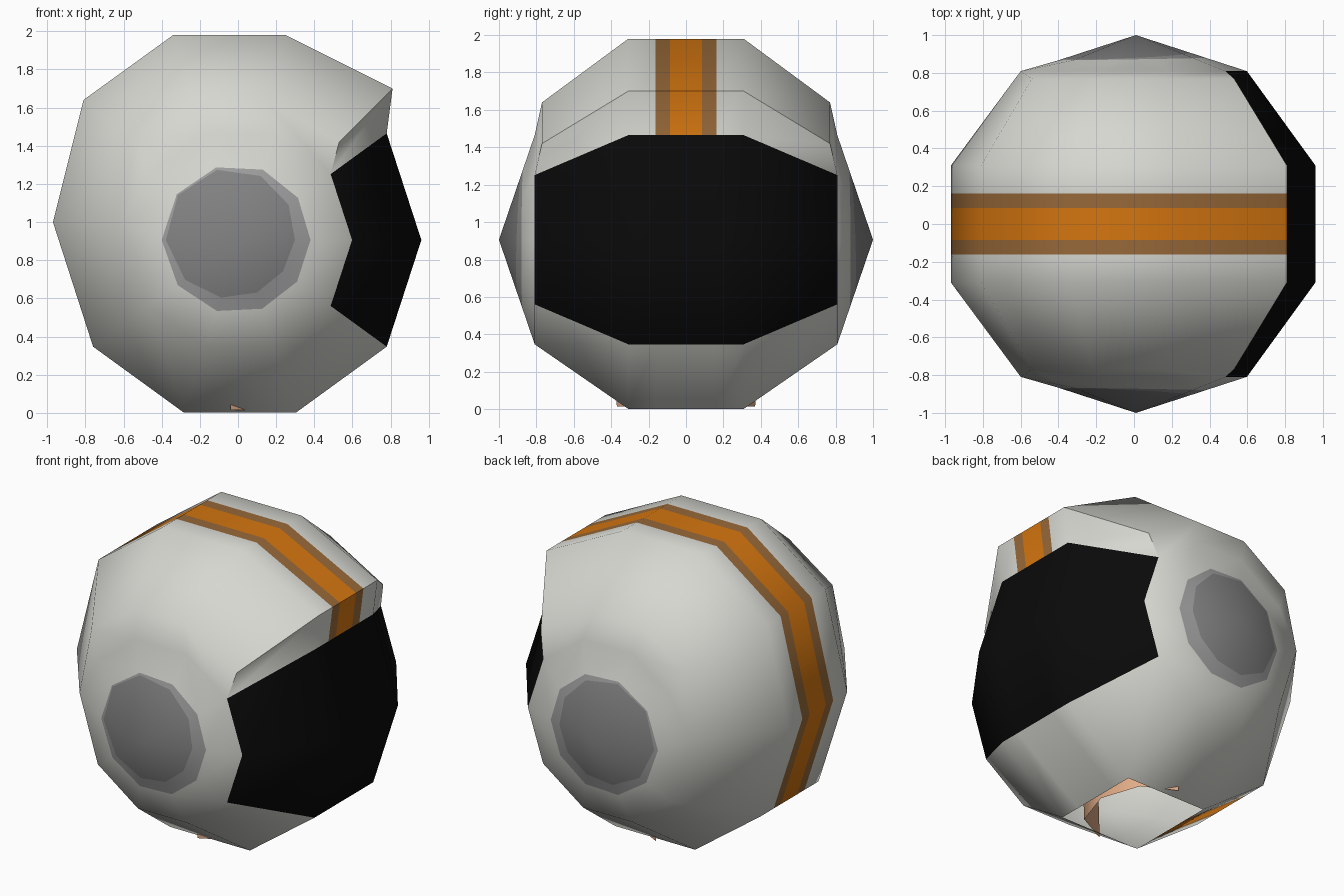
import bpy, bmesh, math

if "Cube" in bpy.data.objects:
    bpy.data.objects.remove(bpy.data.objects["Cube"])

def material(name, rgb):
    m = bpy.data.materials.new(name)
    m.diffuse_color = (*rgb, 1)
    m.use_nodes = True
    m.node_tree.nodes["Principled BSDF"].inputs["Base Color"].default_value = m.diffuse_color
    return m

SHELL, VISOR, ORANGE, BROWN, PAD, PAD_EDGE = range(6)
mats = [material("shell white", (0.68, 0.68, 0.64)),
        material("visor black", (0.003, 0.003, 0.003)),
        material("stripe orange", (0.66, 0.18, 0.005)),
        material("stripe brown", (0.31, 0.14, 0.04)),
        material("pad grey", (0.23, 0.23, 0.23)),
        material("pad edge grey", (0.34, 0.34, 0.34))]
skin = material("skin", (0.75, 0.41, 0.24))

def finish(name, bm, materials):
    bmesh.ops.remove_doubles(bm, verts=bm.verts, dist=0.0005)
    bmesh.ops.recalc_face_normals(bm, faces=bm.faces)
    me = bpy.data.meshes.new(name)
    bm.to_mesh(me)
    bm.free()
    for m in materials:
        me.materials.append(m)
    ob = bpy.data.objects.new(name, me)
    bpy.context.collection.objects.link(ob)
    bpy.context.view_layer.objects.active = ob
    ob.select_set(True)
    bpy.ops.object.shade_smooth_by_angle(angle=math.radians(45))
    ob.select_set(False)
    return ob

def add_face(bm, pts, mat=0):
    f = bm.faces.new([bm.verts.new(p) for p in pts])
    f.material_index = mat

# ---- helmet: ten-sided ball lying along y, with a raised hood over top and back
CX, CZ = 0.01, 0.906
MID, END = 0.951, 0.588                    # ring radii
Y_MID, Y_END, Y_RIM = 0.309, 0.809, 0.77   # ring positions along y
hood_mid = {1: (0.81, 1.70), 2: (0.25, 1.98), 3: (-0.34, 1.98), 4: (-0.81, 1.64), 5: (-0.97, 1.0)}
hood_rim = {1: (0.53, 1.42), 2: (0.14, 1.64), 3: (-0.22, 1.64), 4: (-0.54, 1.42), 5: (-0.60, 1.0)}

def on_ring(k, r):
    a = math.radians(36 * k)
    return CX + r * math.cos(a), CZ + r * math.sin(a)

def point(key, y):
    """Profile point at y; key is (angle step, is it on the hood)."""
    k, hood = key
    end = abs(y) > 0.5
    if hood:
        x, z = (hood_rim if end else hood_mid)[k]
        if end:
            y = math.copysign(Y_END if k == 5 else Y_RIM, y)
    else:
        x, z = on_ring(k, END if end else MID)
    return (x, y, z)

bm = bmesh.new()
columns = [-Y_END, -Y_MID, -0.162, -0.085, 0.085, 0.162, Y_MID, Y_END]
profile = ([(0, False), (1, False)] + [(k, True) for k in range(1, 6)]
           + [(k, False) for k in range(6, 10)])
for i, a in enumerate(profile):
    b = profile[(i + 1) % len(profile)]
    for y0, y1 in zip(columns, columns[1:]):
        mid = abs(y0 + y1) / 2
        if a[0] == 7 and mid < Y_MID:
            continue                        # neck opening
        if a[0] == 9 or i == 0:
            mat = VISOR
        elif i <= 8 and mid < 0.08:
            mat = ORANGE
        elif i <= 8 and mid < 0.16:
            mat = BROWN
        else:
            mat = SHELL
        add_face(bm, [point(a, y0), point(b, y0), point(b, y1), point(a, y1)], mat)

def spoke(k, cx, cz, r):
    """Distance from the pole along spoke k to a circle with an offset centre."""
    a = math.radians(36 * k)
    d = cx * math.cos(a) + cz * math.sin(a)
    return d + math.sqrt(d * d - (cx * cx + cz * cz - r * r))

def cone(k, r, side):
    x, z = on_ring(k, r)
    return (x, side * (1 - (1 - Y_END) * r / END), z)

for side in (-1, 1):
    # hood side walls
    for k in range(1, 5):
        base = [point((j, j == 5), side * Y_END) for j in (k, k + 1)]
        rim = [point((j, True), side * Y_END) for j in (k + 1, k)]
        add_face(bm, base + rim[1 if k == 4 else 0:])
    # pointed ends with the painted ear pads
    for k in range(10):
        n = (k + 1) % 10
        inner = [cone(j, spoke(j, -0.05, 0.035, 0.34), side) for j in (k, n)]
        outer = [cone(j, spoke(j, -0.02, 0.005, 0.39), side) for j in (k, n)]
        edge = [point((j, j == 5), side * Y_END) for j in (k, n)]
        add_face(bm, [(CX, side, CZ)] + inner, PAD)
        add_face(bm, inner + outer[::-1], PAD_EDGE)
        add_face(bm, outer + edge[::-1], SHELL)
finish("helmet", bm, mats)

# ---- face shell behind the visor; its chin shows through the neck opening
bm = bmesh.new()
rows = [(0.015, 1.0), (0.5, 1.05), (1.0, 1.0), (1.3, 0.6)]

def face_point(i, row):
    z, s = row
    a = math.radians(-90 + 45 * i)
    return (-0.04 + 0.30 * s * math.cos(a), 0.37 * s * math.sin(a), z)

for r0, r1 in zip(rows, rows[1:]):
    for i in range(4):
        add_face(bm, [face_point(i, r0), face_point(i + 1, r0),
                      face_point(i + 1, r1), face_point(i, r1)])
finish("face", bm, [skin])
